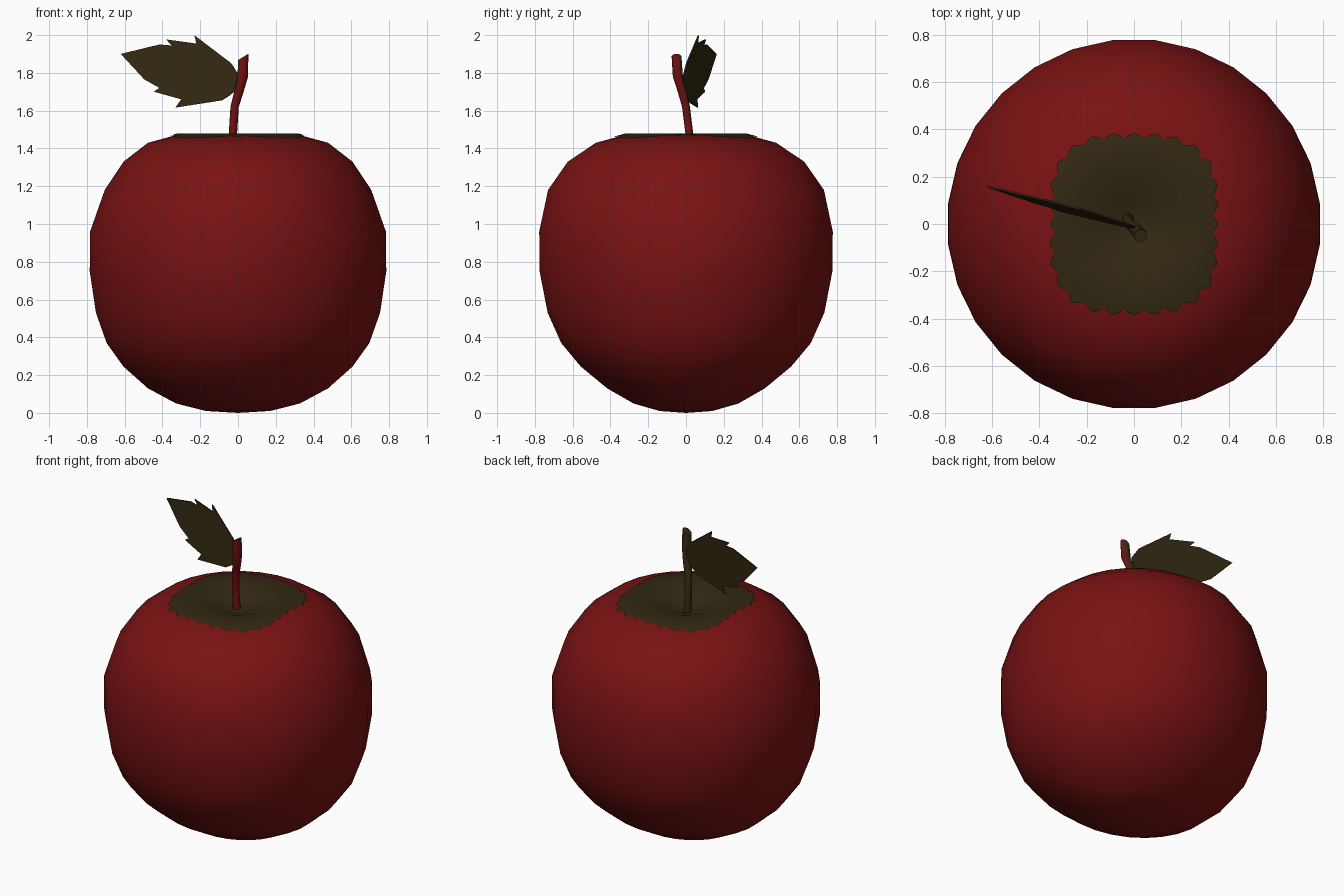
import bpy, bmesh, math
from mathutils import Vector

if "Cube" in bpy.data.objects:
    bpy.data.objects.remove(bpy.data.objects["Cube"])


def material(name, rgb):
    m = bpy.data.materials.new(name)
    m.diffuse_color = (*rgb, 1)
    m.use_nodes = True
    m.node_tree.nodes["Principled BSDF"].inputs["Base Color"].default_value = m.diffuse_color
    return m


RED = material("apple red", (0.19, 0.006, 0.006))
BROWN = material("dark olive brown", (0.032, 0.021, 0.006))


def finish(name, bm, mats, smooth=True):
    bmesh.ops.recalc_face_normals(bm, faces=bm.faces)
    me = bpy.data.meshes.new(name)
    bm.to_mesh(me)
    bm.free()
    for m in mats:
        me.materials.append(m)
    for p in me.polygons:
        p.use_smooth = smooth
    ob = bpy.data.objects.new(name, me)
    bpy.context.collection.objects.link(ob)
    return ob


def skin(bm, rings, start=None, end=None):
    """Bridge rings of points; optional pole points close the ends."""
    vs = [[bm.verts.new(p) for p in r] for r in rings]
    n = len(vs[0])
    for a, b in zip(vs, vs[1:]):
        for i in range(n):
            j = (i + 1) % n
            bm.faces.new((a[i], a[j], b[j], b[i]))
    for pole, r in ((start, vs[0]), (end, vs[-1])):
        if pole is not None:
            c = bm.verts.new(pole)
            for i in range(n):
                bm.faces.new((c, r[i], r[(i + 1) % n]))


# Fruit body: rings of (x radius, y radius, z), dimpled at the top
PROFILE = [(.17, .14, .01), (.33, .28, .05), (.48, .42, .13), (.61, .56, .245),
           (.70, .665, .37), (.757, .737, .53), (.79, .78, .75), (.788, .782, .96),
           (.71, .735, 1.18), (.61, .63, 1.33), (.48, .48, 1.43),
           (.325, .325, 1.472), (.2, .2, 1.455), (.1, .1, 1.42)]
N = 28
rings = [[(rx * math.cos(a), ry * math.sin(a), z)
          for a in (2 * math.pi * (i + .5) / N for i in range(N))]
         for rx, ry, z in PROFILE]
bm = bmesh.new()
skin(bm, rings, (0, 0, 0), (0, 0, 1.385))
finish("fruit_body", bm, [RED])

# Scalloped brown patch lying on the dimple
M = 112
angles = [2 * math.pi * i / M for i in range(M)]


def patch_edge(a):
    r = .385 - .025 * math.cos(4 * a) - .015 * math.cos(2 * a) + .011 * math.cos(28 * a)
    return (r * math.cos(a), r * math.sin(a), 1.472 - (r - .325) * .27 + .006)


rings = [[(r * math.cos(a), r * math.sin(a), z + .006) for a in angles]
         for r, z in ((.1, 1.42), (.2, 1.455), (.325, 1.472))]
rings.append([patch_edge(a) for a in angles])
bm = bmesh.new()
skin(bm, rings, (0, 0, 1.391))
patch = finish("stem_patch", bm, [BROWN])
if patch.data.polygons[0].normal.z < 0:
    patch.data.flip_normals()

# Stem: bent tube with slanted top, red toward front right, brown behind
PATH = [(-.025, .025, 1.37, .026), (-.028, .02, 1.46, .022), (-.018, 0, 1.62, .022),
        (.005, -.02, 1.7, .025), (.025, -.043, 1.78, .028), (.028, -.05, 1.885, .027)]
S = 10
rings = []
for k, (x, y, z, r) in enumerate(PATH):
    slant = .6 if k == len(PATH) - 1 else 0
    rings.append([(x + r * math.cos(a), y + r * math.sin(a), z + slant * r * math.cos(a))
                  for a in (2 * math.pi * i / S for i in range(S))])
bm = bmesh.new()
skin(bm, rings, PATH[0][:3], PATH[-1][:3])
stem = finish("stem", bm, [RED, BROWN])
for p in stem.data.polygons:
    p.material_index = 1 if p.normal.dot(Vector((1, -1, 0))) < -.1 else 0
bpy.context.view_layer.objects.active = stem
stem.select_set(True)
bpy.ops.object.shade_smooth_by_angle(angle=math.radians(45))

# Leaf: toothed outline on a slanted plane
OUTLINE = [(-.62, 1.90), (-.415, 1.95), (-.35, 1.945), (-.38, 1.977), (-.22, 1.955),
           (-.23, 1.998), (-.035, 1.85), (.005, 1.785), (0, 1.72), (-.045, 1.68),
           (-.085, 1.655), (-.33, 1.617), (-.30, 1.66), (-.445, 1.70), (-.415, 1.72),
           (-.495, 1.765)]
bm = bmesh.new()
bm.faces.new([bm.verts.new((x, -.01 - .26 * x + .08 * (z - 1.8), z)) for x, z in OUTLINE])
leaf = finish("leaf", bm, [BROWN], smooth=False)
mod = leaf.modifiers.new("thickness", 'SOLIDIFY')
mod.thickness = .008
mod.offset = 0
